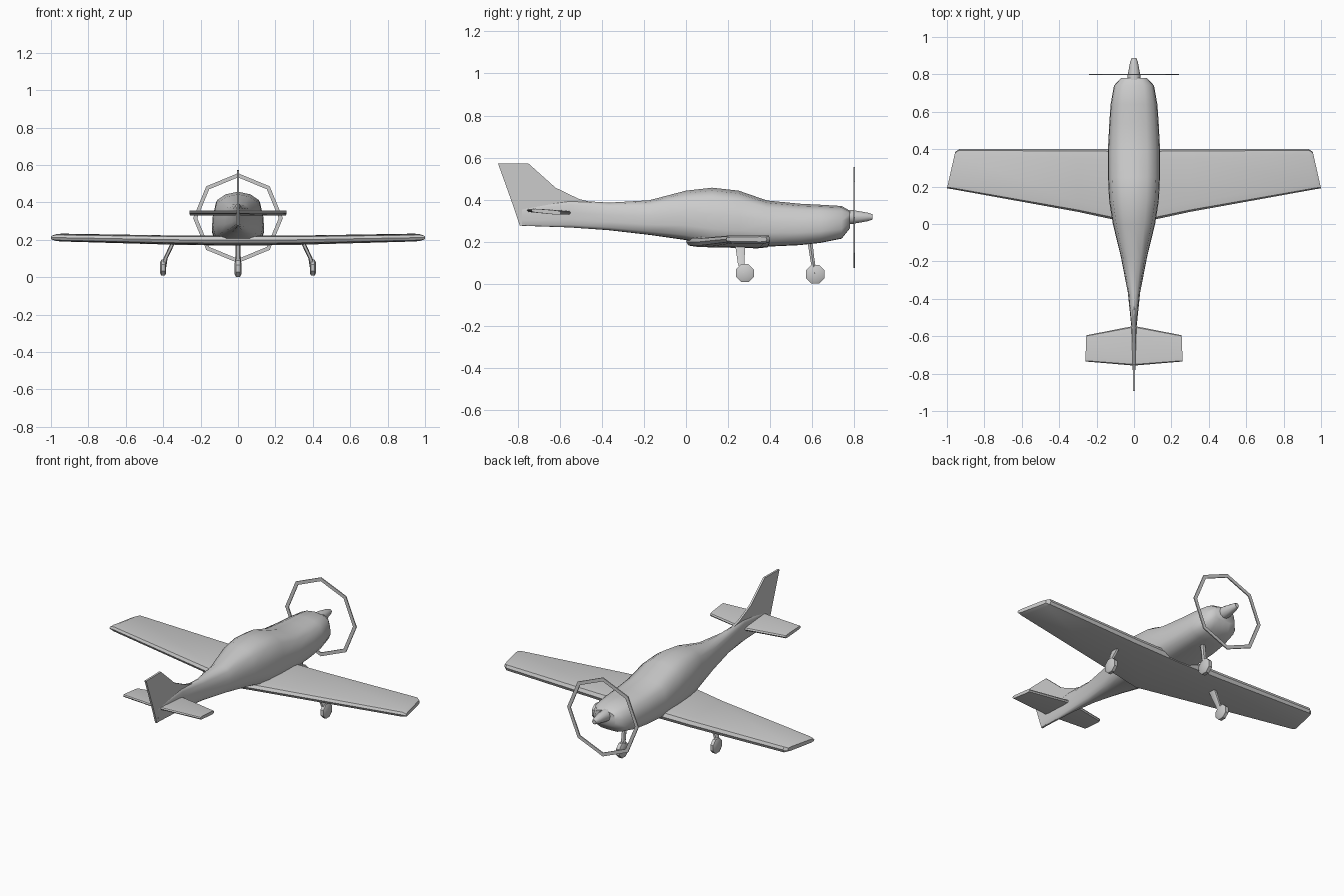
import bpy, bmesh, math
from mathutils import Vector

if "Cube" in bpy.data.objects:
    bpy.data.objects.remove(bpy.data.objects["Cube"])


def finish(bm, name, angle=35):
    bmesh.ops.recalc_face_normals(bm, faces=bm.faces)
    me = bpy.data.meshes.new(name)
    bm.to_mesh(me)
    bm.free()
    ob = bpy.data.objects.new(name, me)
    bpy.context.collection.objects.link(ob)
    bpy.ops.object.select_all(action='DESELECT')
    ob.select_set(True)
    bpy.context.view_layer.objects.active = ob
    bpy.ops.object.shade_smooth_by_angle(angle=math.radians(angle))
    return ob


def loft(name, rings, angle=35, closed=False):
    """Skin a list of equal-length point rings; cap the ends unless closed."""
    bm = bmesh.new()
    vs = [[bm.verts.new(p) for p in r] for r in rings]
    n = len(vs[0])
    pairs = list(zip(vs, vs[1:])) + ([(vs[-1], vs[0])] if closed else [])
    for a, b in pairs:
        for i in range(n):
            j = (i + 1) % n
            bm.faces.new((a[i], a[j], b[j], b[i]))
    if not closed:
        bm.faces.new(vs[0])
        bm.faces.new(vs[-1])
    return finish(bm, name, angle)


# Fuselage: y, bottom, top, half width
stations = [(.78, .265, .347, .07), (.74, .215, .37, .107), (.64, .195, .376, .125),
            (.54, .184, .381, .132), (.386, .177, .396, .14), (.25, .172, .443, .14),
            (.124, .178, .457, .133), (0, .208, .443, .113), (-.176, .233, .397, .07),
            (-.367, .255, .386, .033), (-.55, .268, .398, .014), (-.78, .276, .365, .008)]
half = [(0, 1), (.5, .95), (.84, .84), (.97, .55), (1, .3), (.88, .1), (.5, .01), (0, 0)]
outline = half + [(-u, v) for u, v in half[-2:0:-1]]
loft("fuselage", [[(u * w, y, b + v * (t - b)) for u, v in outline]
                  for y, b, t, w in stations], 50)

# Wing and tailplane: lead point (x, y, z), trail point (x, y, z), thickness
foil = [(0, 0), (.03, .4), (.15, .5), (.85, .45), (.97, .33), (1, 0),
        (.97, -.33), (.85, -.45), (.15, -.5), (.03, -.4)]


def both_wings(name, secs, angle=30):
    rings = []
    for lead, trail, th in secs:
        a, b = Vector(lead), Vector(trail)
        rings.append([a.lerp(b, t) + Vector((0, 0, h * th)) for t, h in foil])
    mirrored = [[Vector((-p.x, p.y, p.z)) for p in r] for r in rings[:0:-1]]
    return loft(name, mirrored + rings, angle)


both_wings("wing", [((0, .4, .195), (0, 0, .2), .054),
                    ((.3, .4, .197), (.3, .065, .2), .05),
                    ((.935, .4, .212), (.975, .187, .212), .042),
                    ((.956, .385, .212), (1, .19, .212), .024)])
both_wings("tailplane", [((0, -.545, .337), (0, -.757, .35), .02),
                         ((.255, -.595, .337), (.26, -.735, .35), .02)])

# Tail fin
fin = [(-.4, .375), (-.51, .404), (-.62, .457), (-.75, .573), (-.893, .571),
       (-.82, .367), (-.79, .276), (-.55, .29)]
loft("tail_fin", [[(x, y, z) for y, z in fin] for x in (-.006, .006)])

# Spinner
loft("spinner", [[(r * math.cos(i * math.pi / 5), y, .318 + r * math.sin(i * math.pi / 5))
                  for i in range(10)]
                 for y, r in ((.76, .036), (.79, .035), (.865, .021), (.887, .013))], 40)

# Thin eight-sided propeller ring
ring = []
for i in range(8):
    a = i * math.pi / 4
    ring.append([(r * math.cos(a), y, .316 + r * math.sin(a))
                 for r, y in ((.24, .797), (.24, .803), (.218, .803), (.218, .797))])
loft("propeller_ring", ring, 20, closed=True)


# Landing gear
def wheel(name, x, y, z, r, w):
    loft(name, [[(x + dx, y + k * r * math.cos((i + .5) * math.pi / 4),
                  z + k * r * math.sin((i + .5) * math.pi / 4)) for i in range(8)]
                for dx, k in ((-w, .7), (-w * .6, 1), (w * .6, 1), (w, .7))], 30)


def strut(name, path):
    """Path of x, y, z, half width in x, half depth in y."""
    loft(name, [[(x + sx * w, y + sy * d, z) for sx, sy in
                 ((1, 0), (.6, 1), (-.6, 1), (-1, 0), (-.6, -1), (.6, -1))]
                for x, y, z, w, d in path], 50)


wheel("nose_wheel", 0, .614, .046, .048, .018)
strut("nose_strut", [(0, .588, .21, .014, .012), (0, .6, .12, .014, .01),
                     (0, .612, .05, .019, .009)])
for side, label in ((-1, "left"), (1, "right")):
    wheel(label + "_main_wheel", side * .4, .28, .051, .046, .016)
    strut(label + "_main_strut", [(side * .345, .257, .19, .012, .024),
                                  (side * .388, .262, .1, .011, .016),
                                  (side * .4, .272, .055, .017, .012)])
